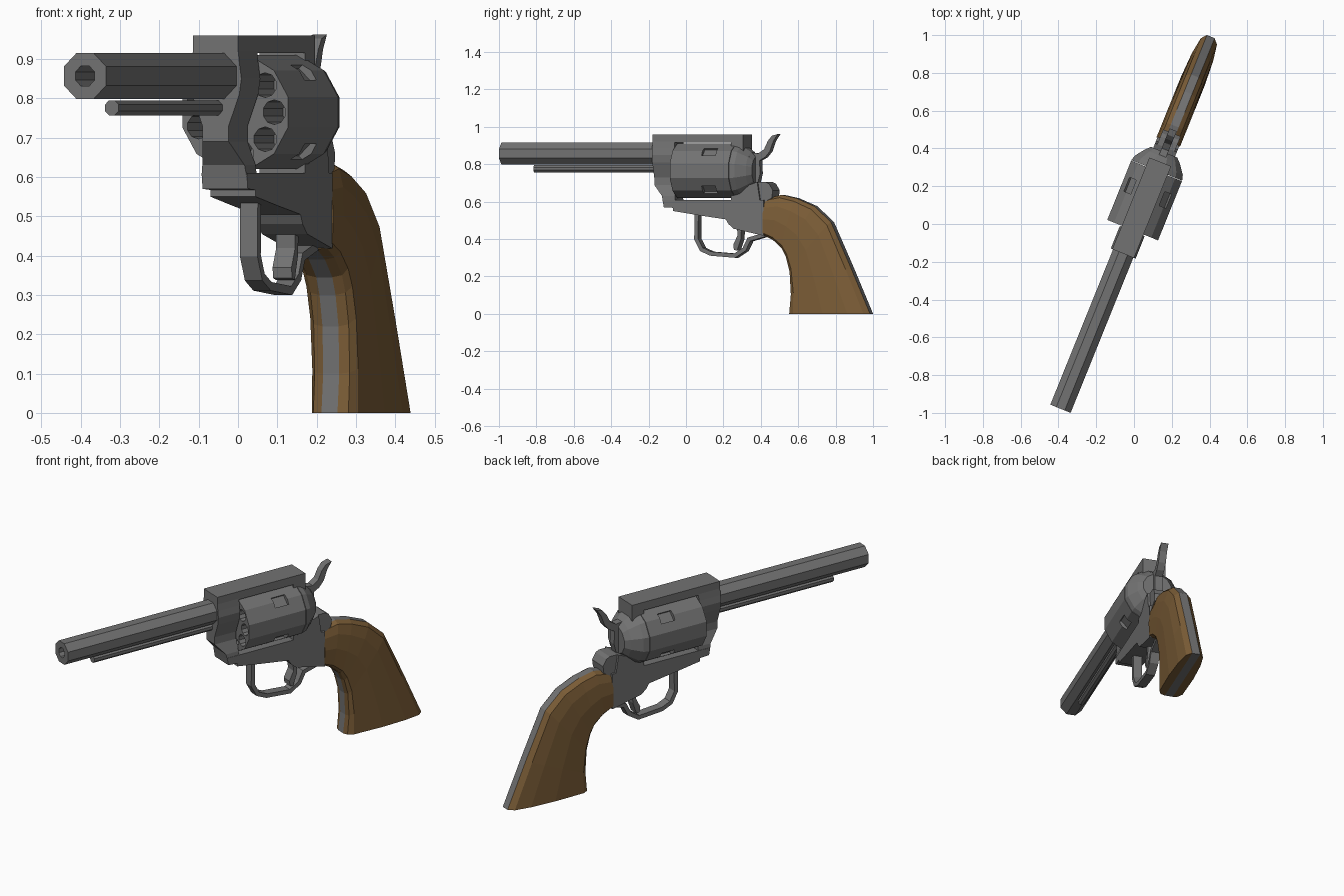
import bpy, bmesh
from math import pi, sin, cos, radians
from mathutils import Matrix, Vector

if "Cube" in bpy.data.objects:
    bpy.data.objects.remove(bpy.data.objects["Cube"])

# Parts are drawn in a local frame (x across, y along the barrel), then turned
TURN = Matrix.Translation((.006, 0, 0)) @ Matrix.Rotation(radians(-22), 4, 'Z')
AXIS = 0.765          # height of the drum axis


def material(name, colour):
    m = bpy.data.materials.new(name)
    m.diffuse_color = (*colour, 1)
    m.use_nodes = True
    m.node_tree.nodes["Principled BSDF"].inputs["Base Color"].default_value = m.diffuse_color
    return m


wood = material("wood", (0.2, 0.11, 0.038))
steel = material("steel", (0.17, 0.17, 0.17))


def finish(bm, name, mat=steel):
    bmesh.ops.recalc_face_normals(bm, faces=bm.faces)
    bm.transform(TURN)
    me = bpy.data.meshes.new(name)
    bm.to_mesh(me)
    bm.free()
    ob = bpy.data.objects.new(name, me)
    bpy.context.collection.objects.link(ob)
    me.materials.append(mat)
    return ob


def loft(bm, rings):
    """Closed solid through a list of equal-length rings of points."""
    vs = [[bm.verts.new(p) for p in r] for r in rings]
    n = len(vs[0])
    for a, b in zip(vs, vs[1:]):
        for i in range(n):
            j = (i + 1) % n
            bm.faces.new((a[i], a[j], b[j], b[i]))
    bm.faces.new(vs[0][::-1])
    bm.faces.new(vs[-1])


def solid(name, rings, mat=steel):
    bm = bmesh.new()
    loft(bm, rings)
    return finish(bm, name, mat)


def ring(n, apothem, y, z, x=0):
    r = apothem / cos(pi / n)
    return [(x + r * cos((i + .5) * 2 * pi / n), y, z + r * sin((i + .5) * 2 * pi / n))
            for i in range(n)]


def turned(name, n, z, stations):
    """Faceted round part along y from (y, apothem) stations."""
    return solid(name, [ring(n, a, y, z) for y, a in stations])


def plate(name, pts, half):
    """Side profile (y, z) extruded across x."""
    return solid(name, [[(s * half, y, z) for y, z in pts] for s in (-1, 1)])


def ribbon(name, path, thick, half):
    """Bent strip of even thickness following a (y, z) path."""
    p = [Vector(q) for q in path]
    rings = []
    for i, q in enumerate(p):
        d1 = (q - p[i - 1]).normalized() if i else (p[1] - q).normalized()
        d2 = (p[i + 1] - q).normalized() if i < len(p) - 1 else d1
        t = (d1 + d2).normalized()
        off = Vector((-t.y, t.x)) * thick / 2 / max(t.dot(d1), .5)
        a, b = q + off, q - off
        rings.append([(-half, *a), (half, *a), (half, *b), (-half, *b)])
    return solid(name, rings)


def cut(ob, cutter):
    cutter.hide_render = True
    cutter.hide_viewport = True
    m = ob.modifiers.new("cut", 'BOOLEAN')
    m.operation = 'DIFFERENCE'
    m.solver = 'EXACT'
    m.object = cutter


# Barrel with bore, and ejector rod
barrel = turned("barrel", 8, 0.857, [(-1.055, .058), (-.15, .058)])
cut(barrel, turned("bore_cutter", 8, 0.857, [(-1.1, .026), (-.85, .026)]))
turned("ejector_rod", 8, 0.776, [(-.873, .019), (-.15, .019)])

# Frame: top strap, rear post and lower body around the drum window
frame = plate("frame", [
    (-.169, .96), (.355, .96), (.355, .87), (.39, .84), (.39, .69), (.435, .705),
    (.45, .61), (.472, .61), (.472, .418), (.37, .44), (.30, .455), (.27, .48), (.255, .505),
    (.10, .527), (-.05, .55), (-.05, .567), (-.103, .57), (-.11, .61), (-.169, .69)], .062)
cut(frame, plate("window_cutter", [(-.2, .915), (.285, .915), (.285, .61), (-.2, .61)], .2))

# Front wall: swells around the barrel, waisted below it
solid("front_wall", [[(-w, y, z), (w, y, z), (w, -.04, z), (-w, -.04, z)] for z, w, y in (
    (.93, .061, -.1685), (.885, .066, -.1685), (.85, .071, -.1685), (.81, .065, -.1685),
    (.73, .036, -.1685), (.69, .036, -.1685), (.63, .058, -.115), (.60, .0615, -.109))])

# Drum with chambers and stop notches
drum = turned("drum", 12, AXIS, [(-.035, .145), (.303, .145)])
bm = bmesh.new()
for k in range(9):
    a = k * 2 * pi / 9
    loft(bm, [ring(10, .03, y, AXIS + .107 * sin(a), .107 * cos(a)) for y in (-.06, .1)])
for deg in (45, 135, 225, 315):
    m = (Matrix.Translation((0, 0, AXIS)) @ Matrix.Rotation(radians(deg), 4, 'Y')
         @ Matrix.Translation((.15, .178, 0)) @ Matrix.Diagonal((.04, .08, .055, 1)))
    bmesh.ops.create_cube(bm, size=1, matrix=m)
cut(drum, finish(bm, "drum_cutter"))

# Recoil shield behind the drum
turned("recoil_shield", 12, AXIS, [(.306, .145), (.335, .137), (.385, .10), (.41, .075)])

# Rear hump of the frame
plate("frame_hump", [(.38, .66), (.435, .705), (.48, .705), (.50, .695), (.52, .66),
                     (.515, .62), (.44, .58)], .05)

# Hammer
plate("hammer", [(.36, .87), (.385, .862), (.425, .858), (.458, .88), (.48, .925), (.503, .952),
                 (.538, .962), (.512, .925), (.492, .87), (.465, .838), (.432, .82),
                 (.435, .75), (.42, .69), (.37, .69)], .02)

# Trigger and its guard
plate("trigger", [(.30, .51), (.308, .42), (.283, .37), (.287, .343), (.305, .338),
                  (.327, .40), (.333, .51)], .026)
ribbon("trigger_guard", [(.07, .545), (.068, .40), (.098, .345), (.15, .322), (.29, .311),
                         (.345, .345), (.372, .398), (.48, .428)], .022, .024)

# Grip: front and back edge stations shared by the strap and both wood panels
FRONT = [(.468, .416), (.52, .39), (.57, .345), (.592, .30), (.612, .22), (.617, .10), (.605, 0)]
BACK = [(.468, .617), (.56, .636), (.645, .618), (.75, .575), (.845, .49), (.96, .245), (1.07, 0)]


def grip(name, section, mat=steel):
    rings = []
    for f, b in zip(FRONT, BACK):
        f, b = Vector(f), Vector(b)
        rings.append([(w, *f.lerp(b, t)) for t, w in section])
    return solid(name, rings, mat)


grip("grip_strap", [(0, -.022), (0, .022), (1, .022), (1, -.022)])
for side, s in (("right", 1), ("left", -1)):
    grip("grip_panel_" + side, [(t, s * w) for t, w in (
        (0, .022), (.02, .048), (.08, .063), (.45, .067), (.75, .06), (.94, .046), (1, .022))], wood)
